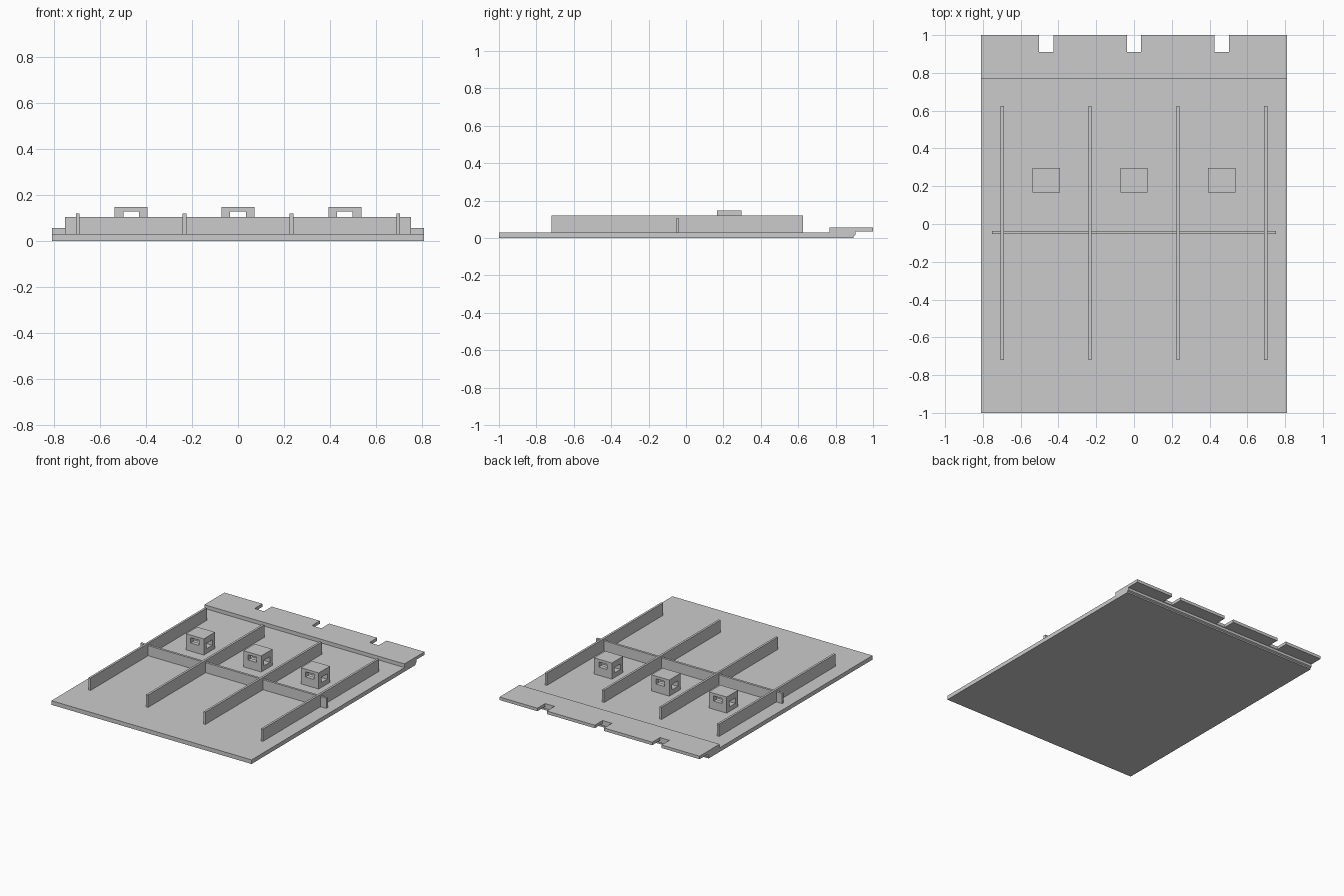
import bpy, bmesh

default = bpy.data.objects.get("Cube")
if default:
    bpy.data.objects.remove(default, do_unlink=True)

grey = bpy.data.materials.new("plain grey")
grey.use_nodes = True
grey.diffuse_color = (0.6, 0.6, 0.6, 1)
grey.node_tree.nodes["Principled BSDF"].inputs["Base Color"].default_value = (0.6, 0.6, 0.6, 1)


def finish(name, bm):
    bmesh.ops.recalc_face_normals(bm, faces=bm.faces)
    mesh = bpy.data.meshes.new(name)
    bm.to_mesh(mesh)
    bm.free()
    mesh.materials.append(grey)
    obj = bpy.data.objects.new(name, mesh)
    bpy.context.collection.objects.link(obj)
    return obj


def box(name, x, y, z):
    """Box from (min, max) ranges on each axis."""
    bm = bmesh.new()
    bmesh.ops.create_cube(bm, size=1)
    for v in bm.verts:
        v.co = [r[0] + (c + 0.5) * (r[1] - r[0]) for c, r in zip(v.co, (x, y, z))]
    return finish(name, bm)


def cut(target, cutter):
    cutter.hide_render = True
    cutter.hide_viewport = True
    cutter.display_type = 'WIRE'
    mod = target.modifiers.new(cutter.name, 'BOOLEAN')
    mod.operation = 'DIFFERENCE'
    mod.solver = 'EXACT'
    mod.object = cutter


HALF = 0.81
TOP = 0.03
BAYS = (-0.465, 0, 0.465)

# Base panel with a raised overlapping lip, as one side profile
profile = [(-1, 0), (0.895, 0), (0.895, 0.01), (0.905, 0.016), (0.905, 0.035),
           (1, 0.035), (1, 0.057), (0.768, 0.057), (0.768, TOP), (-1, TOP)]
bm = bmesh.new()
face = bm.faces.new([bm.verts.new((-HALF, y, z)) for y, z in profile])
ext = bmesh.ops.extrude_face_region(bm, geom=[face])
moved = [g for g in ext["geom"] if isinstance(g, bmesh.types.BMVert)]
bmesh.ops.translate(bm, verts=moved, vec=(2 * HALF, 0, 0))
panel = finish("base_panel", bm)

# Notches in the lip
for i, x in enumerate(BAYS):
    cut(panel, box(f"notch_cutter_{i + 1}", (x - 0.038, x + 0.038), (0.91, 1.1), (-0.1, 0.2)))

# Long ribs and the cross rib
for i in range(4):
    x = (i - 1.5) * 0.465
    box(f"long_rib_{i + 1}", (x - 0.008, x + 0.008), (-0.72, 0.625), (TOP, 0.12))
box("cross_rib", (-0.753, 0.753), (-0.054, -0.037), (TOP, 0.104))

# Anchor blocks with two crossing tunnels
for i, x in enumerate(BAYS):
    block = box(f"anchor_block_{i + 1}", (x - 0.072, x + 0.072), (0.166, 0.296), (TOP, 0.148))
    cut(block, box(f"front_tunnel_cutter_{i + 1}", (x - 0.034, x + 0.034), (0.1, 0.4), (0.09, 0.128)))
    cut(block, box(f"side_tunnel_cutter_{i + 1}", (x - 0.1, x + 0.1), (0.197, 0.265), (0.064, 0.104)))
